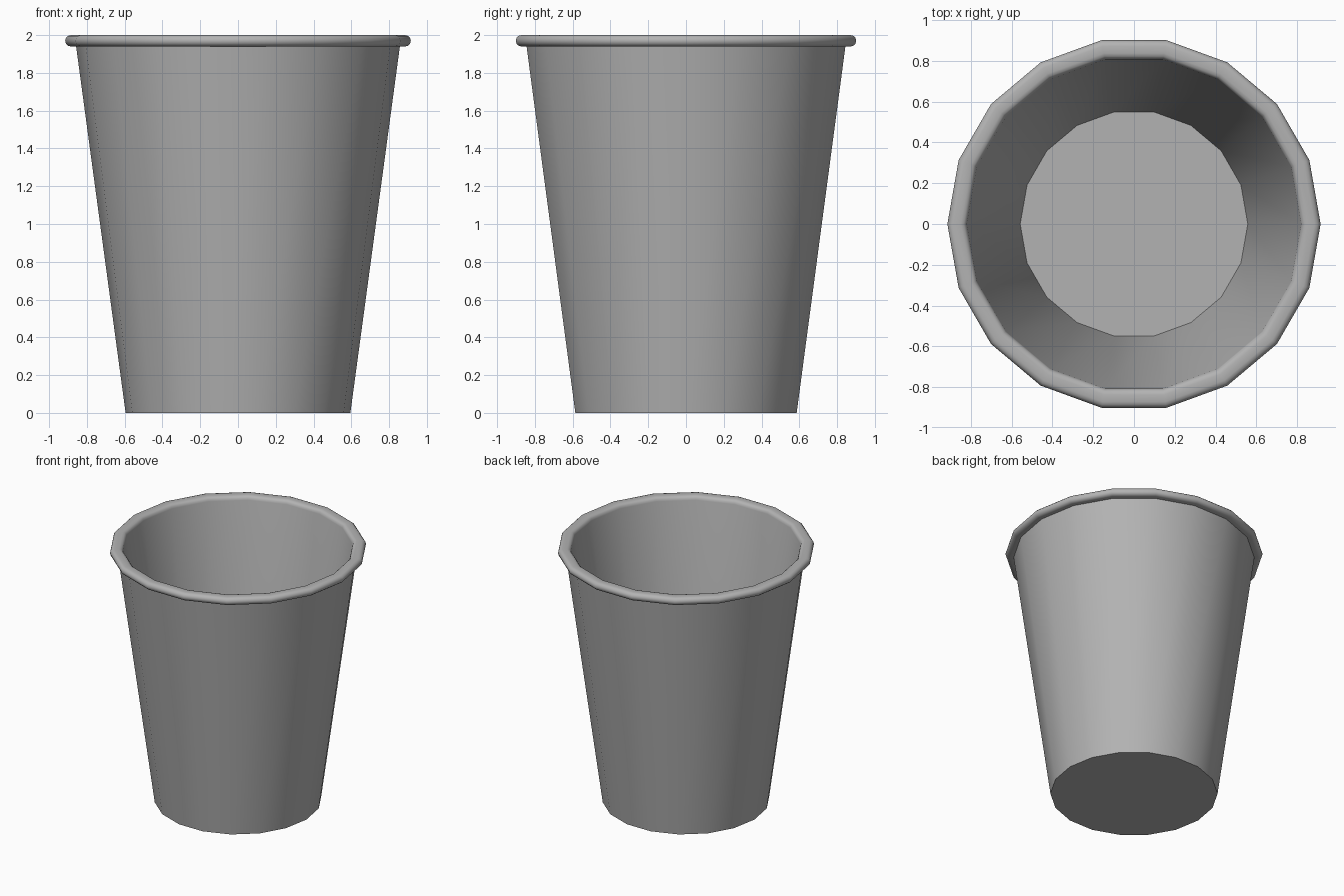
import bpy, bmesh, math

if "Cube" in bpy.data.objects:
    bpy.data.objects.remove(bpy.data.objects["Cube"])

SIDES = 18


def lathe(name, profile):
    """Revolve an (r, z) profile round z and cap both ends flat."""
    bm = bmesh.new()
    rings = []
    for r, z in profile:
        rings.append([bm.verts.new((r * math.cos(2 * math.pi * i / SIDES),
                                    r * math.sin(2 * math.pi * i / SIDES), z))
                      for i in range(SIDES)])
    bm.faces.new(rings[0])
    bm.faces.new(rings[-1])
    for a, b in zip(rings, rings[1:]):
        for i in range(SIDES):
            j = (i + 1) % SIDES
            bm.faces.new((a[i], a[j], b[j], b[i]))
    bmesh.ops.recalc_face_normals(bm, faces=bm.faces)
    mesh = bpy.data.meshes.new(name)
    bm.to_mesh(mesh)
    bm.free()
    ob = bpy.data.objects.new(name, mesh)
    bpy.context.collection.objects.link(ob)
    bpy.ops.object.select_all(action='DESELECT')
    ob.select_set(True)
    bpy.context.view_layer.objects.active = ob
    bpy.ops.object.shade_smooth_by_angle(angle=math.radians(60))
    return ob


# Tapered cup: outer wall, rolled rim, inner wall and floor in one profile
outer = [(0.595, 0.0), (0.857, 1.94)]
# Rolled rim: rounded outer bead, then over the top to the inner lip
rim = [(0.885 + 0.03 * math.cos(math.radians(a)),
        1.97 + 0.03 * math.sin(math.radians(a))) for a in range(-90, 91, 30)]
rim += [(0.85 - 0.03 * math.sin(math.radians(a)),
         1.97 + 0.03 * math.cos(math.radians(a))) for a in range(0, 91, 30)]
inner = [(0.558, 0.03)]
cup = lathe("cup", outer + rim + inner)

# Mid-grey finish
grey = bpy.data.materials.new("mid_grey")
grey.diffuse_color = (0.45, 0.45, 0.45, 1)
grey.use_nodes = True
grey.node_tree.nodes["Principled BSDF"].inputs["Base Color"].default_value = grey.diffuse_color
cup.data.materials.append(grey)
